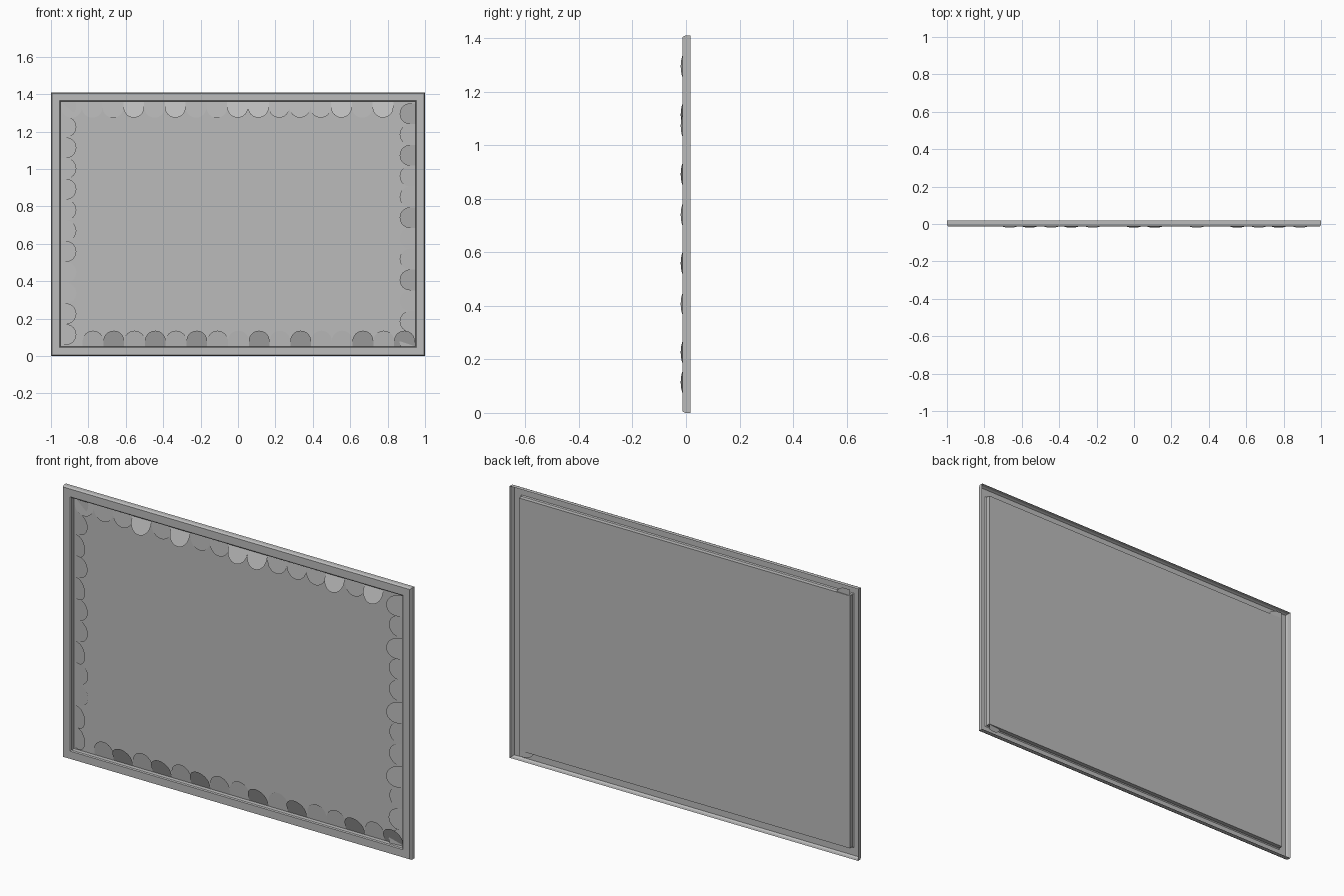
import bpy, math, random
from mathutils import Vector

random.seed(4)
if "Cube" in bpy.data.objects:
    bpy.data.objects.remove(bpy.data.objects["Cube"])

WIDTH, HEIGHT = 2.0, 1.41
PANEL_Y = 0.013      # depth of the backing panel
PITCH = 0.111        # spacing of the scallops
INSET = 0.051        # where the scallops hinge, from the outer edge

grey = bpy.data.materials.new("plain_grey")
grey.use_nodes = True
grey.diffuse_color = (0.5, 0.5, 0.5, 1)
grey.node_tree.nodes["Principled BSDF"].inputs["Base Color"].default_value = grey.diffuse_color


def add_mesh(name, verts, faces):
    mesh = bpy.data.meshes.new(name)
    mesh.from_pydata(verts, [], faces)
    mesh.materials.append(grey)
    obj = bpy.data.objects.new(name, mesh)
    bpy.context.collection.objects.link(obj)
    return obj


def rectangle(inset, y):
    x, top = WIDTH / 2 - inset, HEIGHT - inset
    return [(-x, y, inset), (x, y, inset), (x, y, top), (-x, y, top)]


# Frame: folded sheet moulding, open at the back
profile = [(0, 0.0175), (0, -0.003), (0.005, -0.013),
           (0.045, -0.013), (0.05, -0.009), (0.05, PANEL_Y)]
verts, faces = [], []
for inset, y in profile:
    verts += rectangle(inset, y)
for ring in range(len(profile) - 1):
    for i in range(4):
        a, b = ring * 4 + i, ring * 4 + (i + 1) % 4
        faces.append((a, b, b + 4, a + 4))
add_mesh("frame", verts, faces)

# Backing panel inside the frame
add_mesh("panel", rectangle(0.05, PANEL_Y), [(0, 1, 2, 3)])


# Scallop outline: straight sides ending in a half circle
def scallop_outline(steps=16):
    radius, straight = PITCH / 2, 0.029
    points = [(-radius, 0), (radius, 0)]
    for i in range(steps + 1):
        angle = math.pi * i / steps
        points.append((radius * math.cos(angle), straight + radius * math.sin(angle)))
    return points


# Row of scallops hinged at the frame; lifted ones tip forward
def scallop_row(name, start, along, inward, count, lifted, flip):
    verts, faces = [], []
    for i in range(count):
        tilt = 0.36 if i in lifted else random.uniform(0.05, 0.14)
        base = start + along * PITCH * i
        first = len(verts)
        for u, v in scallop_outline():
            p = base + along * u + inward * v
            p.y = PANEL_Y - 0.001 - v * math.tan(tilt)
            if flip:
                p.x, p.z = -p.x, HEIGHT - p.z
            verts.append(p)
        ids = list(range(first, len(verts)))
        # keep every face turned to the front
        if along.cross(inward).y > 0:
            ids.reverse()
        faces.append(ids)
    add_mesh(name, verts, faces)


right, up = Vector((1, 0, 0)), Vector((0, 0, 1))
top_start = Vector((-0.89, 0, HEIGHT - INSET))
side_start = Vector((-WIDTH / 2 + INSET, 0, 0.115))
scallop_row("top_scallops", top_start, right, -up, 16, {3, 5, 8, 9, 13, 15}, False)
scallop_row("bottom_scallops", top_start, right, -up, 16, {0, 2, 5, 7, 10, 12, 14}, True)
scallop_row("right_side_scallops", side_start, up, right, 12, {0, 1, 4, 7, 9}, False)
scallop_row("left_side_scallops", side_start, up, right, 12, {0, 2, 5, 8}, True)
